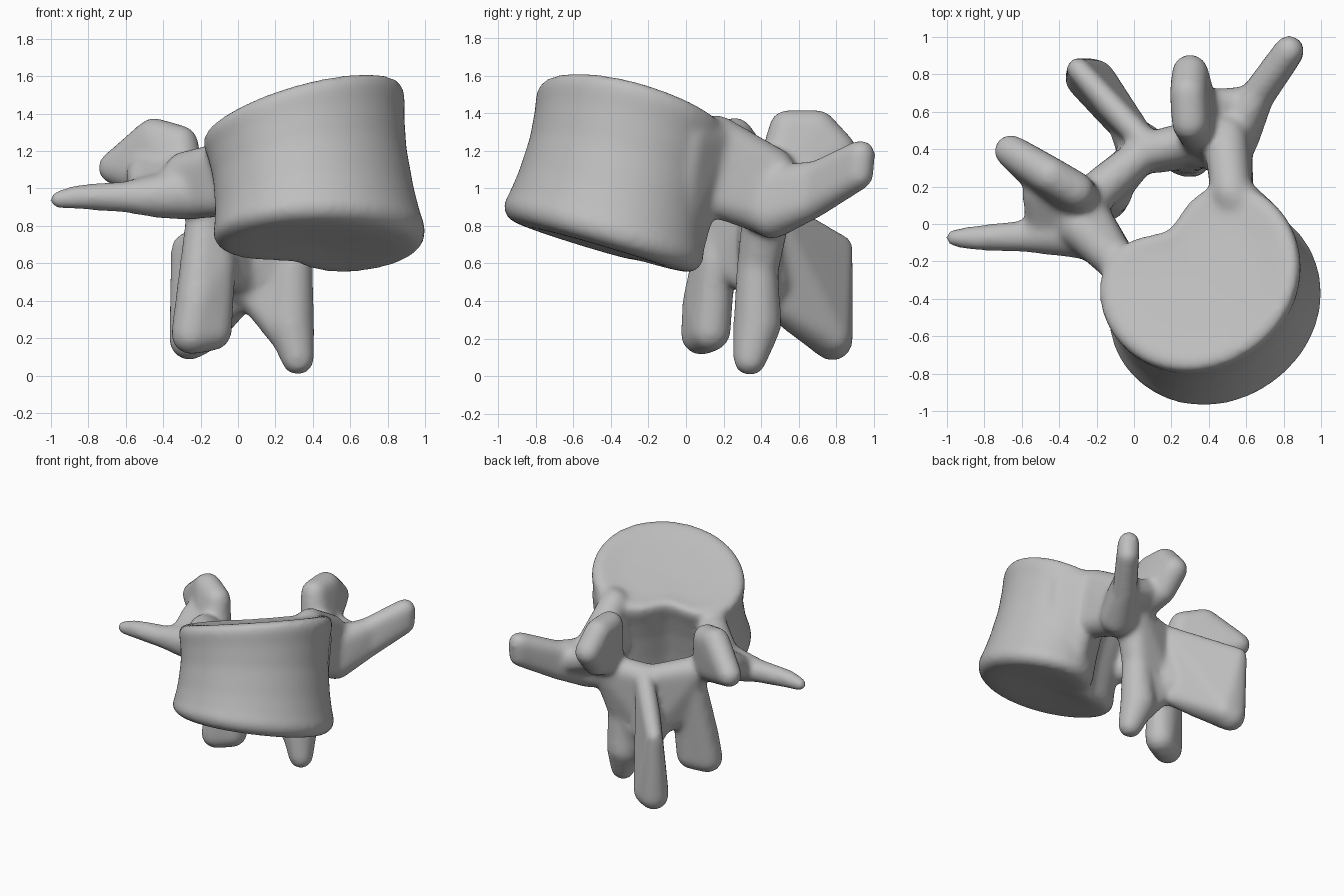
import bpy, bmesh, math
from mathutils import Vector, Matrix

default = bpy.data.objects.get("Cube")
if default:
    bpy.data.objects.remove(default, do_unlink=True)

bone = bpy.data.materials.new("grey_bone")
bone.use_nodes = True
grey = (0.52, 0.52, 0.52, 1)
bone.diffuse_color = grey
bone.node_tree.nodes["Principled BSDF"].inputs["Base Color"].default_value = grey

BACK = math.radians(124)  # heading of the rear of the bone
whole = bmesh.new()


def merge(part):
    """Add a closed part to the whole bone."""
    bmesh.ops.recalc_face_normals(part, faces=part.faces)
    mesh = bpy.data.meshes.new("part")
    part.to_mesh(mesh)
    part.free()
    whole.from_mesh(mesh)
    bpy.data.meshes.remove(mesh)


def plate(*balls):
    """Hull wrapped around balls, each given as x, y, z, radius."""
    source = bmesh.new()
    for x, y, z, r in balls:
        bmesh.ops.create_icosphere(source, subdivisions=3, radius=r,
                                   matrix=Matrix.Translation((x, y, z)))
    part = bmesh.new()
    for v in source.verts:
        part.verts.new(v.co)
    source.free()
    hull = bmesh.ops.convex_hull(part, input=part.verts[:])
    loose = {v for v in hull["geom_interior"] + hull["geom_unused"]
             if isinstance(v, bmesh.types.BMVert)}
    bmesh.ops.delete(part, geom=list(loose), context="VERTS")
    merge(part)


def limb(*balls):
    """Chain of hulls that follows the balls in order."""
    for pair in zip(balls, balls[1:]):
        plate(*pair)


def kidney(t, size):
    """Outline of an end face: an ellipse with a dent at the rear."""
    turn = math.remainder(t - BACK, math.tau)
    radius = size * (0.54 - 0.03 * math.cos(2 * turn))
    radius *= 1 - 0.42 * math.exp(-(turn / 0.62) ** 2)
    return radius * math.cos(t), radius * math.sin(t)


def lower_face(t, s):
    x, y = kidney(t, s * 1.03)
    x, y = x + 0.44, y - 0.44
    return Vector((x, y, 0.525 + 0.04 * x - 0.3 * y))


def upper_face(t, s):
    x, y = kidney(t, s)
    x, y = x + 0.34, y - 0.26
    return Vector((x, y, 1.24 + 0.3 * x - 0.3 * y))


def body():
    """Waisted drum lofted between the two tilted end faces."""
    part = bmesh.new()
    profile = [(0.02, 0.05), (0, 0.7), (0.01, 0.9), (0.05, 0.98), (0.11, 1.01),
               (0.2, 0.98), (0.35, 0.95), (0.6, 0.93), (0.8, 0.95), (0.92, 0.98),
               (0.98, 0.96), (1, 0.88), (0.98, 0.6), (0.97, 0.05)]
    sides = 96
    rings = []
    for level, scale in profile:
        angles = [math.tau * i / sides for i in range(sides)]
        rings.append([part.verts.new(lower_face(t, scale).lerp(upper_face(t, scale), level))
                      for t in angles])
    for a, b in zip(rings, rings[1:]):
        for i in range(sides):
            j = (i + 1) % sides
            part.faces.new((a[i], a[j], b[j], b[i]))
    part.faces.new(rings[0])
    part.faces.new(rings[-1])
    merge(part)


body()

# Pedicles joining the body to the arch, with flanges on the body
plate((-0.08, -0.22, 1.15, 0.1), (-0.07, -0.22, 0.95, 0.1),
      (-0.28, -0.02, 1.08, 0.12), (-0.28, -0.02, 0.95, 0.12), (-0.28, 0.1, 1.0, 0.12))
plate((0.52, 0.17, 1.28, 0.11), (0.53, 0.17, 0.95, 0.11),
      (0.49, 0.46, 1.1, 0.12), (0.5, 0.46, 0.87, 0.13))
plate((0.58, 0.0, 0.69, 0.1), (0.54, 0.14, 1.27, 0.12),
      (0.7, 0.02, 1.26, 0.1), (0.7, -0.05, 0.8, 0.1))

# Transverse processes
limb((-0.25, -0.04, 0.98, 0.15), (-0.42, -0.05, 0.96, 0.12), (-0.6, -0.065, 0.955, 0.085),
     (-0.85, -0.075, 0.955, 0.068), (-0.96, -0.075, 0.94, 0.05))
plate((0.52, 0.46, 1.0, 0.12), (0.54, 0.46, 0.86, 0.13),
      (0.66, 0.7, 1.07, 0.08), (0.66, 0.68, 0.93, 0.09))
plate((0.66, 0.7, 1.07, 0.08), (0.66, 0.68, 0.93, 0.09),
      (0.83, 0.93, 1.18, 0.08), (0.83, 0.92, 1.07, 0.08))

# Superior articular processes
plate((-0.66, 0.39, 1.11, 0.09), (-0.45, 0.26, 1.28, 0.1), (-0.31, 0.18, 1.24, 0.1),
      (-0.3, 0.12, 1.0, 0.13), (-0.5, 0.25, 1.08, 0.1))
plate((0.3, 0.54, 1.32, 0.1), (0.29, 0.7, 1.32, 0.1), (0.3, 0.81, 1.2, 0.1),
      (0.37, 0.47, 1.0, 0.12), (0.31, 0.7, 1.06, 0.09))

# Webs between the transverse and articular processes
plate((-0.5, -0.01, 0.98, 0.08), (-0.5, 0.17, 1.07, 0.1), (-0.3, 0.05, 1.0, 0.13))
plate((0.35, 0.63, 1.07, 0.09), (0.5, 0.6, 1.0, 0.1), (0.62, 0.65, 0.99, 0.09),
      (0.45, 0.46, 0.98, 0.12))

# Laminae closing the arch
plate((-0.2, 0.17, 0.94, 0.11), (-0.1, 0.21, 0.6, 0.1),
      (0.06, 0.39, 0.9, 0.09), (0.04, 0.38, 0.5, 0.09))
plate((0.38, 0.46, 0.92, 0.11), (0.3, 0.4, 0.6, 0.1),
      (0.07, 0.39, 0.9, 0.1), (0.04, 0.38, 0.5, 0.09), (0.13, 0.36, 0.7, 0.09))

# Inferior articular processes
plate((-0.25, 0.08, 0.22, 0.11), (-0.14, 0.13, 0.24, 0.11), (-0.22, 0.09, 0.4, 0.11),
      (-0.11, 0.16, 0.6, 0.1), (-0.18, 0.18, 0.85, 0.1))
limb((0.32, 0.34, 0.09, 0.09), (0.28, 0.38, 0.28, 0.13),
     (0.29, 0.38, 0.6, 0.11), (0.36, 0.43, 0.88, 0.13))
plate((0.31, 0.35, 0.13, 0.08), (0.3, 0.39, 0.6, 0.1), (0.09, 0.4, 0.42, 0.09))

# Spinous process with a thickened root
plate((-0.3, 0.83, 0.69, 0.06), (-0.26, 0.78, 0.19, 0.11), (-0.2, 0.78, 0.21, 0.1),
      (-0.1, 0.58, 0.29, 0.07), (-0.13, 0.62, 0.78, 0.06), (0.05, 0.45, 0.9, 0.07),
      (0.0, 0.46, 0.4, 0.08))
plate((0.06, 0.4, 0.85, 0.1), (0.03, 0.42, 0.5, 0.13), (-0.04, 0.5, 0.5, 0.09))

# Fuse the parts into one smooth bone
mesh = bpy.data.meshes.new("vertebra")
whole.to_mesh(mesh)
whole.free()
mesh.materials.append(bone)
vertebra = bpy.data.objects.new("vertebra", mesh)
bpy.context.collection.objects.link(vertebra)
bpy.context.view_layer.objects.active = vertebra
vertebra.select_set(True)
fuse = vertebra.modifiers.new("fuse", "REMESH")
fuse.mode = "VOXEL"
fuse.voxel_size = 0.018
fuse.use_smooth_shade = True
soften = vertebra.modifiers.new("soften", "SMOOTH")
soften.factor = 0.5
soften.iterations = 20
for name in ("fuse", "soften"):
    bpy.ops.object.modifier_apply(modifier=name)
bpy.ops.object.shade_smooth()
